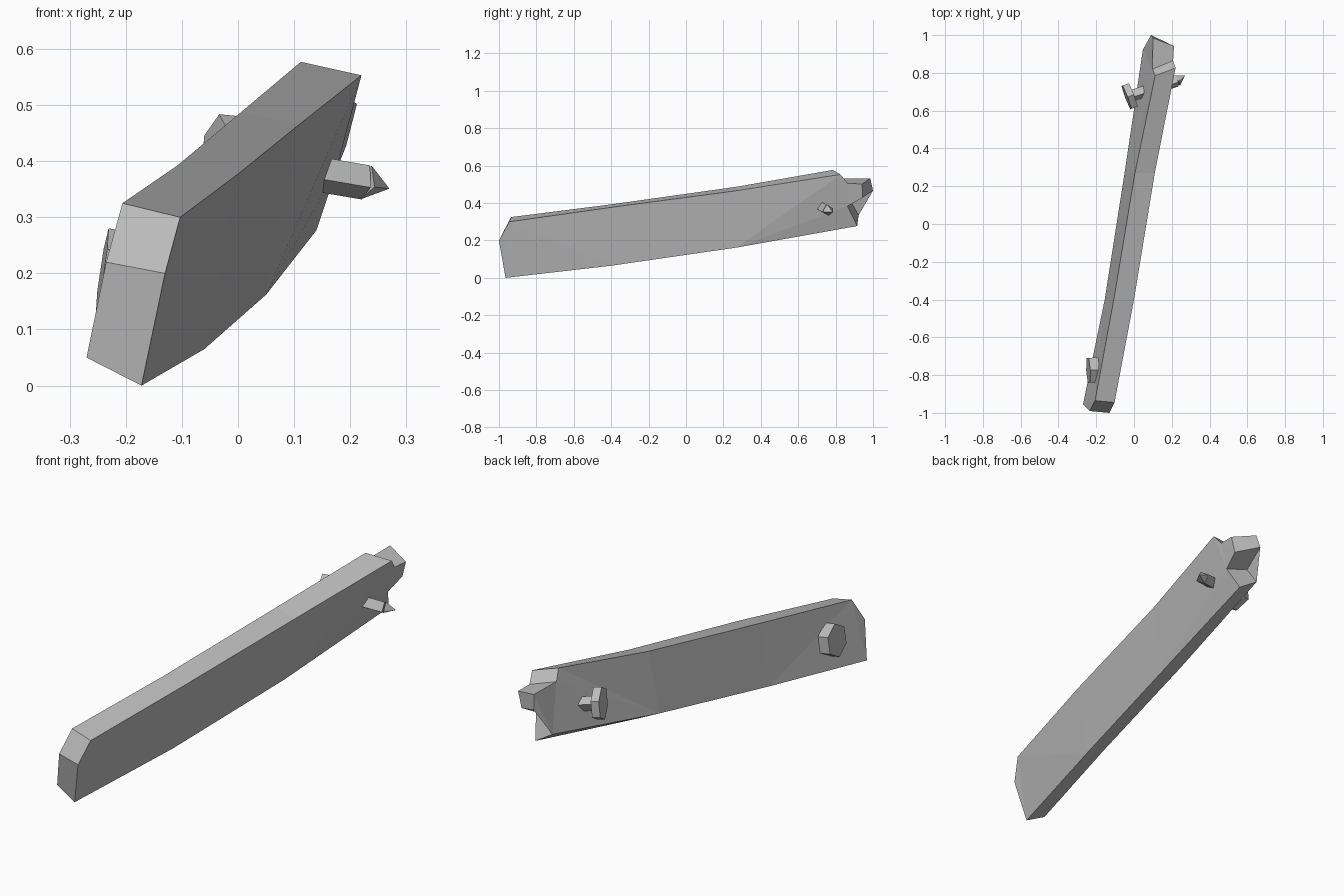
import bpy
import bmesh
from mathutils import Vector

default_cube = bpy.data.objects.get("Cube")
if default_cube:
    bpy.data.objects.remove(default_cube, do_unlink=True)

# One plain grey for the whole model
grey = bpy.data.materials.new("plain_grey")
grey.use_nodes = True
colour = (0.5, 0.5, 0.5, 1)
grey.diffuse_color = colour
grey.node_tree.nodes["Principled BSDF"].inputs["Base Color"].default_value = colour


def finish(bm, name):
    """Turn a bmesh into a flat shaded object with outward normals."""
    bmesh.ops.recalc_face_normals(bm, faces=bm.faces[:])
    mesh = bpy.data.meshes.new(name)
    bm.to_mesh(mesh)
    bm.free()
    mesh.materials.append(grey)
    obj = bpy.data.objects.new(name, mesh)
    bpy.context.scene.collection.objects.link(obj)
    return obj


def spun_bar(name, start, direction, rings, sides, up_hint):
    """Faceted bar along a direction; rings are (distance, radius) pairs."""
    axis = Vector(direction).normalized()
    side = axis.cross(Vector(up_hint)).normalized()
    up = side.cross(axis)
    bm = bmesh.new()
    loops = []
    for distance, radius in rings:
        centre = Vector(start) + axis * distance
        loop = []
        for i in range(sides):
            spin = Vector((0, 1)).to_3d()
            spin.rotate(Vector((0, 0, 1)).rotation_difference(Vector((0, 0, 1))))
            angle = 2 * 3.14159 * i / sides
            spin = (up * cos(angle) + side * sin(angle)) * radius
            loop.append(bm.verts.new(centre + spin))
        loops.append(loop)
    for a, b in zip(loops, loops[1:]):
        for i in range(sides):
            j = (i + 1) % sides
            bm.faces.new((a[i], a[j], b[j], b[i]))
    bm.faces.new(loops[0])
    bm.faces.new(loops[-1])
    bmesh.ops.remove_doubles(bm, verts=bm.verts[:], dist=0.0005)
    return finish(bm, name)


from math import cos, sin

# Plank outline: matching points on the left (+x) and right (-x) faces
outline = [
    ((-.172, -.965, 0), (-.27, -.955, .05)),    # front end, bottom
    ((-.13, -1, .2), (-.235, -.99, .22)),       # front end, chamfer start
    ((-.103, -.945, .3), (-.206, -.935, .325)),  # front end, top
    ((0, -.4, .377), (-.107, -.4, .393)),       # top edge bends
    ((.11, .27, .466), (.005, .27, .487)),
    ((.22, .826, .553), (.112, .785, .577)),    # broken end, top
    ((.207, .865, .505), (.098, .82, .53)),     # upper notch
    ((.212, .942, .502), (.1, .985, .532)),     # splinter tip
    ((.193, .943, .428), (.09, 1, .467)),
    ((.175, .863, .383), (.068, .88, .41)),     # lower notch
    ((.14, .915, .277), (.047, .923, .335)),    # broken end, bottom
    ((.05, .27, .162), (-.05, .27, .21)),       # bottom edge bends
    ((-.06, -.4, .065), (-.155, -.4, .11)),
]
# The broad faces are split at the bends
panels = [(0, 1, 2, 3, 12), (12, 3, 4, 11), (11, 4, 5, 6, 7, 8, 9, 10)]

bm = bmesh.new()
left = [bm.verts.new(pair[0]) for pair in outline]
right = [bm.verts.new(pair[1]) for pair in outline]
for panel in panels:
    for ring in (left, right):
        bm.faces.new([ring[i] for i in panel])
for i in range(len(outline)):
    j = (i + 1) % len(outline)
    bm.faces.new((left[i], left[j], right[j], right[i]))
bmesh.ops.triangulate(bm, faces=[f for f in bm.faces if len(f.verts) > 4])
finish(bm, "broken_plank")

# Nail driven right through the broken end: head, square shaft, bent point
head = Vector((-.04, .67, .408))
shaft_end = Vector((.228, .758, .362))
shaft = shaft_end - head
spun_bar("through_nail_head", head, (1, .38, -.1),
         [(0, .076), (.036, .076)], 6, (0, 0, 1))
spun_bar("through_nail_shaft", head, shaft,
         [(.01, .032), (shaft.length, .032)], 4, (0, -.3, 1))
spun_bar("through_nail_point", shaft_end, (.042, .027, -.011),
         [(0, .032), (.051, .0001)], 4, (0, -.3, 1))

# Nail hammered flush at the front end
spun_bar("flush_nail_head", (-.242, -.775, .205), (1, .05, -.15),
         [(0, .076), (.05, .076)], 6, (0, 0, 1))
